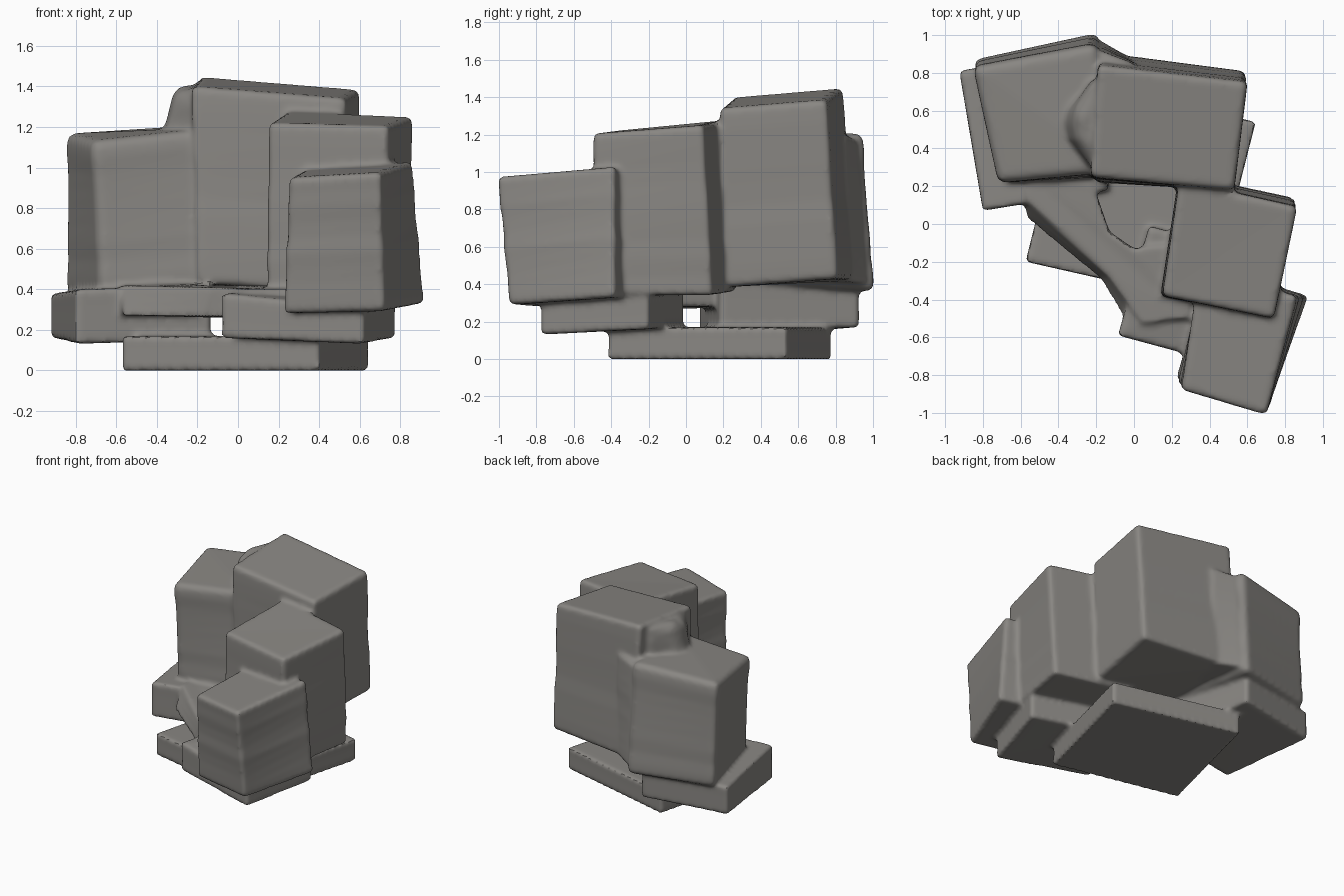
import bpy, bmesh, random
from mathutils import Vector

if "Cube" in bpy.data.objects:
    bpy.data.objects.remove(bpy.data.objects["Cube"])

random.seed(4)
parts = []


def rock(name, bottom, top, rings=9, wave=0.013, bevel=0.022):
    """Column lofted from a bottom outline to a top outline with slightly wavy layers."""
    lo = [Vector(p) for p in bottom]
    hi = [Vector(p) for p in top]
    n = len(lo)
    bm = bmesh.new()
    loops = []
    for r in range(rings + 1):
        t = r / rings
        pts = [a.lerp(b, t) for a, b in zip(lo, hi)]
        c = sum(pts, Vector()) / n
        k = 1 + (random.uniform(-wave, wave) if 0 < r < rings else 0)
        loops.append([bm.verts.new((c.x + (p.x - c.x) * k, c.y + (p.y - c.y) * k, p.z)) for p in pts])
    for a, b in zip(loops, loops[1:]):
        for i in range(n):
            j = (i + 1) % n
            bm.faces.new((a[i], a[j], b[j], b[i]))
    bm.faces.new(loops[0][::-1])
    bm.faces.new(loops[-1])
    bmesh.ops.recalc_face_normals(bm, faces=bm.faces)
    me = bpy.data.meshes.new(name)
    bm.to_mesh(me)
    bm.free()
    ob = bpy.data.objects.new(name, me)
    bpy.context.collection.objects.link(ob)
    mod = ob.modifiers.new("soft_edges", 'BEVEL')
    mod.width = bevel
    mod.segments = 3
    mod.limit_method = 'ANGLE'
    mod.angle_limit = 0.6
    parts.append(ob)
    return ob


def slab(name, outline, z0, z1, bevel=0.015):
    """Flat stone with one height per corner."""
    return rock(name, [(x, y, z) for (x, y), z in zip(outline, z0)],
                [(x, y, z) for (x, y), z in zip(outline, z1)], 3, 0.004, bevel)


# base and lower slabs
slab("base_slab", [(-0.575, -0.2), (0.4, -0.42), (0.645, 0.54), (-0.33, 0.78)], [0] * 4, [0.17] * 4, 0.005)
slab("left_slab", [(-0.925, 0.81), (-0.8, 0.07), (-0.13, 0.18), (-0.26, 0.93)],
     [0.16, 0.13, 0.15, 0.17], [0.38, 0.4, 0.42, 0.4])
slab("front_slab", [(-0.085, -0.59), (0.62, -0.78), (0.78, -0.2), (0.08, -0.01)],
     [0.16, 0.13, 0.16, 0.17], [0.38, 0.31, 0.37, 0.4])

# ledge bridging the two lower slabs
rock("ledge",
     [(-0.57, 0.03, 0.27), (-0.18, -0.29, 0.26), (-0.07, -0.48, 0.26),
      (0.3, -0.5, 0.28), (0.28, -0.1, 0.28), (0.0, -0.13, 0.28), (-0.13, -0.04, 0.28),
      (-0.22, 0.22, 0.28), (-0.6, 0.3, 0.28)],
     [(-0.57, 0.13, 0.42), (-0.13, -0.28, 0.41), (0.05, -0.53, 0.4),
      (0.3, -0.5, 0.4), (0.28, -0.1, 0.42), (0.0, -0.13, 0.42), (-0.13, -0.04, 0.42),
      (-0.22, 0.22, 0.43), (-0.6, 0.3, 0.42)], 3, 0, 0.01)

# upper columns
rock("left_column",
     [(-0.85, 0.87, 0.37), (-0.68, 0.22, 0.37), (-0.12, 0.25, 0.42), (-0.19, 1.015, 0.36)],
     [(-0.85, 0.83, 1.17), (-0.72, 0.22, 1.13), (-0.1, 0.28, 1.2), (-0.2, 0.95, 1.21)], bevel=0.04)
rock("tall_column",
     [(-0.2, 0.22, 0.43), (0.51, 0.18, 0.38), (0.59, 0.81, 0.43), (-0.17, 0.91, 0.42)],
     [(-0.23, 0.25, 1.4), (0.53, 0.18, 1.34), (0.6, 0.75, 1.385), (-0.19, 0.84, 1.45)], bevel=0.025)
rock("tall_column_shoulder",
     [(-0.1, 0.82, 1.1), (-0.24, 0.75, 1.1), (-0.4, 0.58, 1.1), (-0.37, 0.45, 1.1), (-0.2, 0.25, 1.1)],
     [(-0.1, 0.82, 1.42), (-0.22, 0.76, 1.43), (-0.32, 0.57, 1.4), (-0.3, 0.45, 1.39), (-0.2, 0.27, 1.37)],
     4, 0.01, 0.07)
# filler closing the groove between the two rear columns
rock("rear_filler",
     [(-0.3, 0.6, 0.42), (0.0, 0.6, 0.42), (0.0, 0.87, 0.42), (-0.19, 0.98, 0.4)],
     [(-0.3, 0.6, 1.15), (0.0, 0.6, 1.2), (0.0, 0.85, 1.2), (-0.19, 0.92, 1.18)])
rock("right_column",
     [(0.14, -0.38, 0.34), (0.74, -0.5, 0.34), (0.85, 0.14, 0.34), (0.24, 0.27, 0.36)],
     [(0.15, -0.38, 1.22), (0.74, -0.5, 1.205), (0.865, 0.09, 1.25), (0.24, 0.23, 1.28)])
rock("front_column",
     [(0.22, -0.82, 0.28), (0.72, -0.95, 0.29), (0.925, -0.38, 0.33), (0.4, -0.22, 0.32)],
     [(0.25, -0.88, 0.95), (0.7, -1.015, 0.975), (0.865, -0.38, 1.03), (0.34, -0.25, 1.0)])

# fuse the stones into one weathered outcrop
bpy.ops.object.select_all(action='DESELECT')
for ob in parts:
    ob.select_set(True)
bpy.context.view_layer.objects.active = parts[0]
bpy.ops.object.convert(target='MESH')
bpy.ops.object.join()
outcrop = bpy.context.view_layer.objects.active
outcrop.name = "rock_outcrop"
fuse = outcrop.modifiers.new("fuse", 'REMESH')
fuse.mode = 'VOXEL'
fuse.voxel_size = 0.016
blend = outcrop.modifiers.new("blend", 'SMOOTH')
blend.factor = 0.5
blend.iterations = 4
bpy.ops.object.convert(target='MESH')
bpy.ops.object.shade_smooth_by_angle(angle=0.7)

# dark warm-grey stone
stone = bpy.data.materials.new("stone")
stone.diffuse_color = (0.25, 0.24, 0.225, 1)
stone.use_nodes = True
stone.node_tree.nodes["Principled BSDF"].inputs["Base Color"].default_value = stone.diffuse_color
outcrop.data.materials.clear()
outcrop.data.materials.append(stone)
